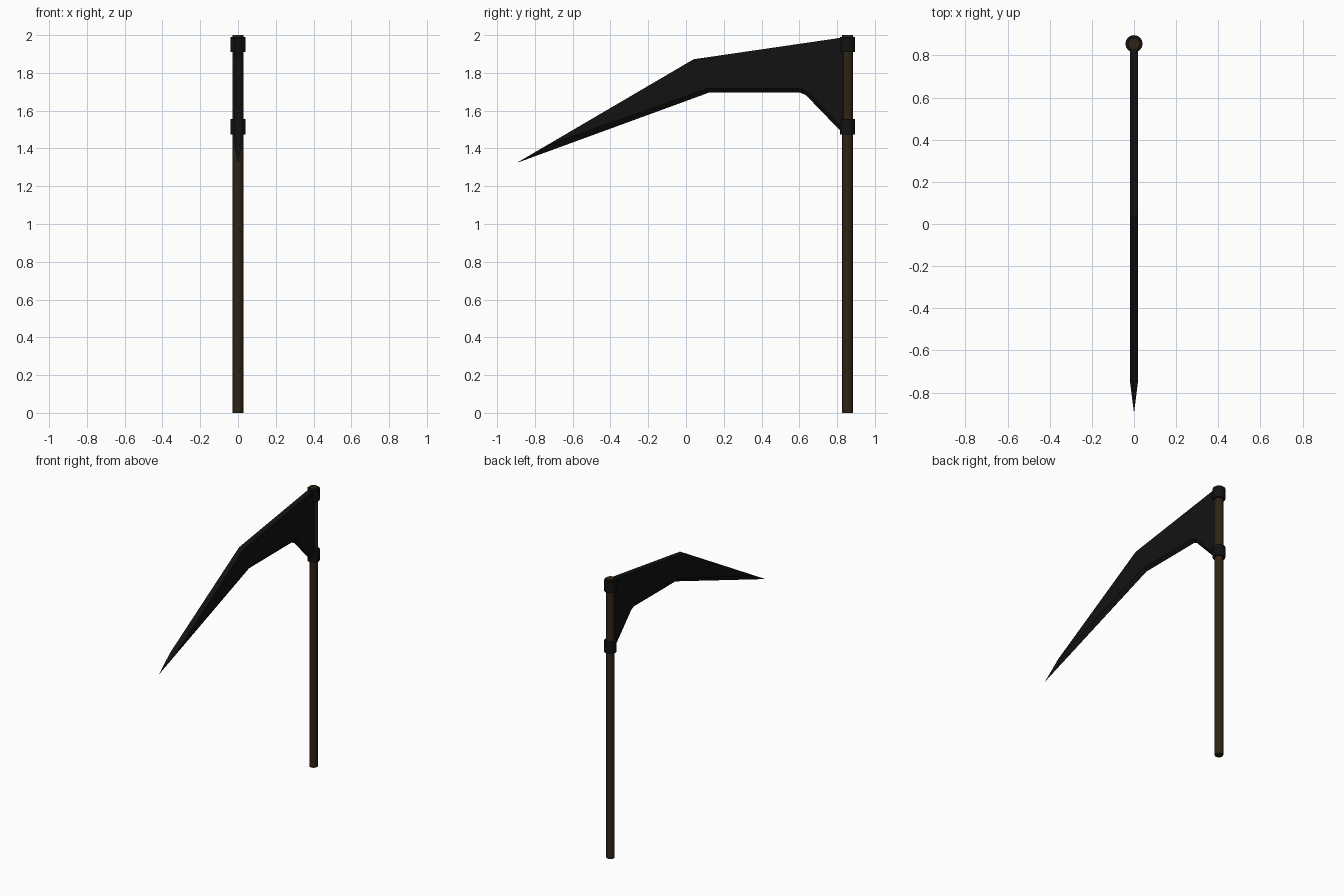
import bpy, bmesh

if "Cube" in bpy.data.objects:
    bpy.data.objects.remove(bpy.data.objects["Cube"])

HANDLE_Y = 0.855


def material(name, rgb):
    m = bpy.data.materials.new(name)
    m.diffuse_color = (*rgb, 1)
    m.use_nodes = True
    m.node_tree.nodes["Principled BSDF"].inputs["Base Color"].default_value = m.diffuse_color
    return m


wood = material("dark_wood", (0.03, 0.017, 0.007))
iron = material("black_iron", (0.006, 0.006, 0.006))


def rod(name, radius, z0, z1, mat):
    bpy.ops.mesh.primitive_cylinder_add(vertices=16, radius=radius, depth=z1 - z0,
                                        location=(0, HANDLE_Y, (z0 + z1) / 2))
    ob = bpy.context.object
    ob.name = name
    ob.data.materials.append(mat)
    bpy.ops.object.shade_smooth_by_angle(angle=0.6)
    return ob


# Pole and the two clamping collars
rod("pole", 0.028, 0, 2.0, wood)
rod("upper_collar", 0.041, 1.91, 1.99, iron)
rod("lower_collar", 0.041, 1.475, 1.555, iron)

# Blade profile (y, z): sharp lower edge, bevel shoulder above it, flat spine
edge = [(-0.897, 1.323), (0.12, 1.695), (0.603, 1.696), (0.635, 1.682), (0.835, 1.475)]
shoulder = [(-0.74, 1.415), (0.115, 1.718), (0.606, 1.718), (0.648, 1.698), (0.835, 1.503)]
spine = [(0.835, 1.988), (0.04, 1.872)]
HALF = 0.02

bm = bmesh.new()
cut = [bm.verts.new((0, y, z)) for y, z in edge]
sides = [[bm.verts.new((s * HALF, y, z)) for y, z in shoulder + spine] for s in (-1, 1)]
n = len(edge)
for side in sides:
    bm.faces.new(side)                          # flat cheek
    for i in range(n - 1):                      # sharpened bevel
        bm.faces.new((cut[i], cut[i + 1], side[i + 1], side[i]))
a, b = sides
for i, j in ((n, n + 1), (n + 1, 0)):           # spine
    bm.faces.new((a[i], a[j], b[j], b[i]))
bm.faces.new((a[0], cut[0], b[0]))              # tip
bm.faces.new((cut[-1], a[n - 1], a[n], b[n], b[n - 1]))  # root
bmesh.ops.recalc_face_normals(bm, faces=bm.faces[:])
bmesh.ops.triangulate(bm, faces=[f for f in bm.faces if len(f.verts) > 4])
mesh = bpy.data.meshes.new("blade")
bm.to_mesh(mesh)
bm.free()
mesh.materials.append(iron)
bpy.context.collection.objects.link(bpy.data.objects.new("blade", mesh))
